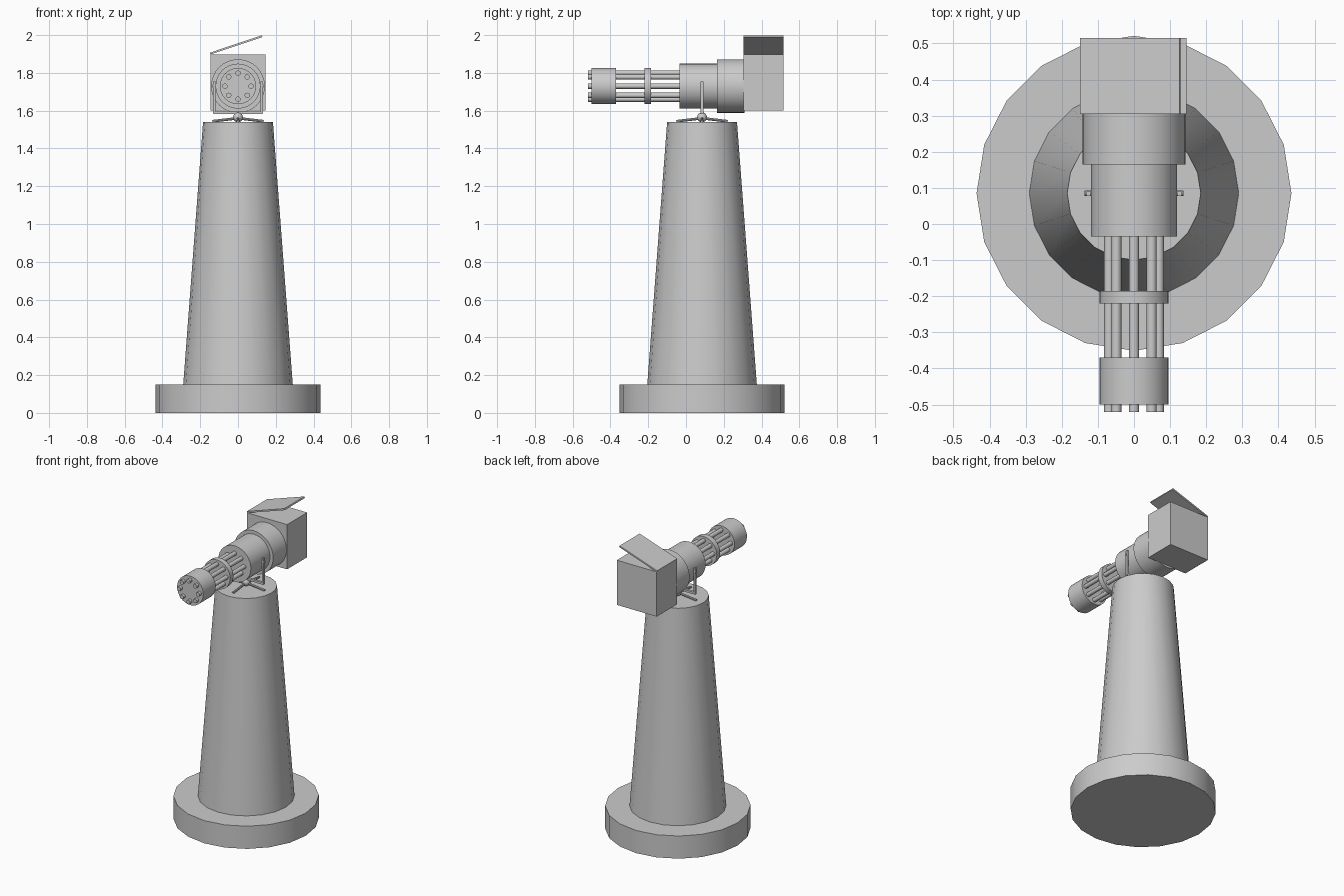
import bpy
from math import cos, sin, pi, radians
from mathutils import Vector

if "Cube" in bpy.data.objects:
    bpy.data.objects.remove(bpy.data.objects["Cube"])

CY = 0.085    # pedestal axis
GZ = 1.73     # gun axis height


def tube(name, p1, p2, r1, r2=None, sides=20):
    """Cylinder or cone running from p1 to p2."""
    p1, p2 = Vector(p1), Vector(p2)
    d = p2 - p1
    bpy.ops.mesh.primitive_cone_add(vertices=sides, radius1=r1, radius2=r1 if r2 is None else r2,
                                    depth=d.length, location=(p1 + p2) / 2)
    ob = bpy.context.object
    ob.name = name
    ob.rotation_euler = d.to_track_quat('Z', 'Y').to_euler()
    bpy.ops.object.shade_smooth_by_angle(angle=radians(35))
    return ob


def gun_tube(name, y1, y2, r, x=0, dz=0, sides=32):
    return tube(name, (x, y1, GZ + dz), (x, y2, GZ + dz), r, sides=sides)


def box(name, loc, size, rot_y=0):
    bpy.ops.mesh.primitive_cube_add(size=1, location=loc, rotation=(0, rot_y, 0))
    ob = bpy.context.object
    ob.name = name
    ob.scale = size
    return ob


# Pedestal
tube("base", (0, CY, 0), (0, CY, 0.15), 0.436).rotation_euler.z = radians(18)
tube("tower", (0, CY, 0.15), (0, CY, 1.54), 0.29, 0.185)

# Mount: four splayed feet, ball joint and U-shaped yoke
for i in range(4):
    a = i * pi / 2
    tube("mount_foot", (0.136 * cos(a), CY + 0.136 * sin(a), 1.544), (0, CY, 1.56), 0.007, sides=8)
bpy.ops.mesh.primitive_uv_sphere_add(segments=16, ring_count=10, radius=0.026, location=(0, CY, 1.565))
bpy.context.object.name = "ball_joint"
bpy.ops.object.shade_smooth()
box("yoke_crossbar", (0, CY, 1.589), (0.262, 0.016, 0.014))
for s in (-1, 1):
    box("yoke_arm", (s * 0.126, CY, 1.67), (0.012, 0.014, 0.17))
    tube("yoke_pin", (s * 0.11, CY, GZ), (s * 0.136, CY, GZ), 0.008, sides=12)

# Gun body
gun_tube("front_housing", -0.035, 0.165, 0.119)
gun_tube("rear_housing", 0.165, 0.31, 0.142)
gun_tube("barrel_ring", -0.22, -0.185, 0.096)
gun_tube("muzzle_clamp", -0.5, -0.37, 0.096)

# Rotary barrels
for i in range(8):
    a = i * pi / 4
    gun_tube("barrel", -0.52, -0.03, 0.014, 0.069 * cos(a), 0.069 * sin(a), 12)

# Ammunition box with raised lid
box("ammo_box", (0, 0.41, 1.75), (0.292, 0.21, 0.296))
box("ammo_lid", (-0.01, 0.41, 1.948), (0.29, 0.21, 0.01), -radians(18.5))
